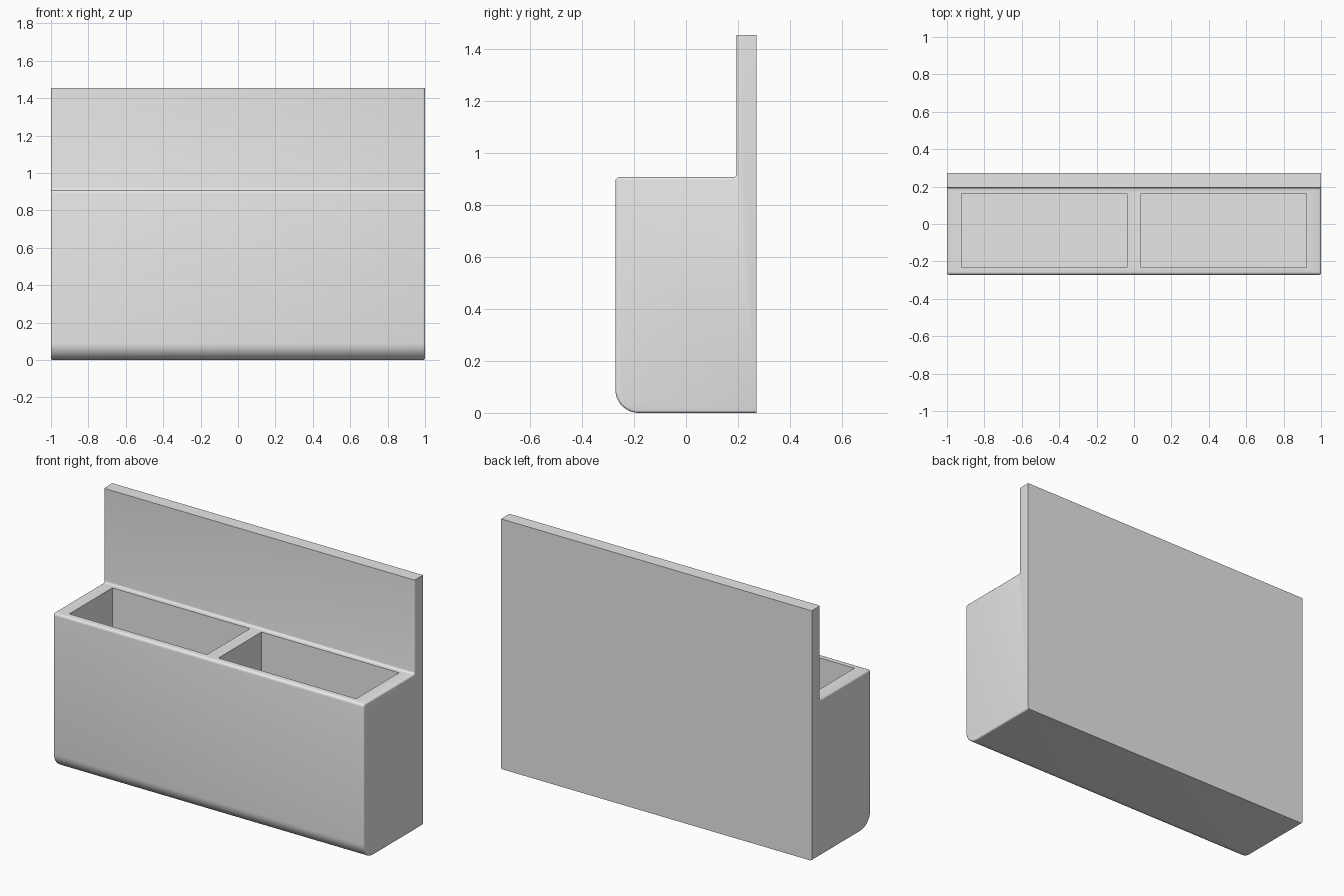
import bpy, bmesh, math

if "Cube" in bpy.data.objects:
    bpy.data.objects.remove(bpy.data.objects["Cube"])

W, D, H = 1.0, 0.272, 1.455      # half width, half depth, height
RIM, PANEL_Y = 0.908, 0.195      # box rim height, front face of back panel


def arc(cy, cz, r, a0, a1, n):
    """Points on an arc in the YZ plane, angles in degrees."""
    return [(cy + r * math.cos(math.radians(a0 + (a1 - a0) * i / n)),
             cz + r * math.sin(math.radians(a0 + (a1 - a0) * i / n)))
            for i in range(n + 1)]


# Side profile: rounded lower front, eased rim, small fillet at the panel
profile = [(D, 0)]
profile += arc(-D + 0.09, 0.09, 0.09, 270, 180, 12)
profile += arc(-D + 0.016, RIM - 0.016, 0.016, 180, 90, 5)
profile += arc(PANEL_Y - 0.012, RIM + 0.012, 0.012, 270, 360, 5)
profile += [(PANEL_Y, H), (D, H)]

# Body: profile swept across the width
bm = bmesh.new()
left = bm.faces.new([bm.verts.new((-W, y, z)) for y, z in profile])
ext = bmesh.ops.extrude_face_region(bm, geom=[left])
verts = [g for g in ext["geom"] if isinstance(g, bmesh.types.BMVert)]
bmesh.ops.translate(bm, verts=verts, vec=(2 * W, 0, 0))
bmesh.ops.recalc_face_normals(bm, faces=bm.faces)

# Ease the end outlines, leaving the wall side and top crisp
ends = [e for e in bm.edges
        if abs(e.verts[0].co.x - e.verts[1].co.x) < 1e-5
        and not all(v.co.y > D - 1e-4 for v in e.verts)
        and not all(v.co.z > H - 1e-4 for v in e.verts)]
bmesh.ops.bevel(bm, geom=ends, offset=0.01, segments=3, profile=0.5, affect='EDGES')
mesh = bpy.data.meshes.new("wall_box")
bm.to_mesh(mesh)
bm.free()
body = bpy.data.objects.new("wall_box", mesh)
bpy.context.collection.objects.link(body)
bpy.context.view_layer.objects.active = body
body.select_set(True)

grey = bpy.data.materials.new("plain grey")
grey.diffuse_color = (0.8, 0.8, 0.8, 1)
grey.use_nodes = True
grey.node_tree.nodes["Principled BSDF"].inputs["Base Color"].default_value = grey.diffuse_color
mesh.materials.append(grey)

# Two open compartments, mirrored about the divider
x0, x1, y0, y1, floor, top = 0.037, 0.923, -0.232, 0.163, 0.075, 1.1
for s in (-1, 1):
    cb = bmesh.new()
    bmesh.ops.create_cube(cb, size=1)
    for v in cb.verts:
        v.co = (s * (x0 + x1) / 2 + v.co.x * (x1 - x0),
                (y0 + y1) / 2 + v.co.y * (y1 - y0),
                (floor + top) / 2 + v.co.z * (top - floor))
    cm = bpy.data.meshes.new("compartment_cutter")
    cb.to_mesh(cm)
    cb.free()
    # keep the cutter below the panel fillet: it never reaches PANEL_Y
    cutter = bpy.data.objects.new("compartment_cutter", cm)
    cutter.hide_render = True
    bpy.context.collection.objects.link(cutter)
    mod = body.modifiers.new("compartment", 'BOOLEAN')
    mod.operation, mod.solver, mod.object = 'DIFFERENCE', 'EXACT', cutter
    bpy.ops.object.modifier_apply(modifier=mod.name)
    bpy.data.objects.remove(cutter)

bpy.ops.object.shade_smooth_by_angle(angle=math.radians(35))
